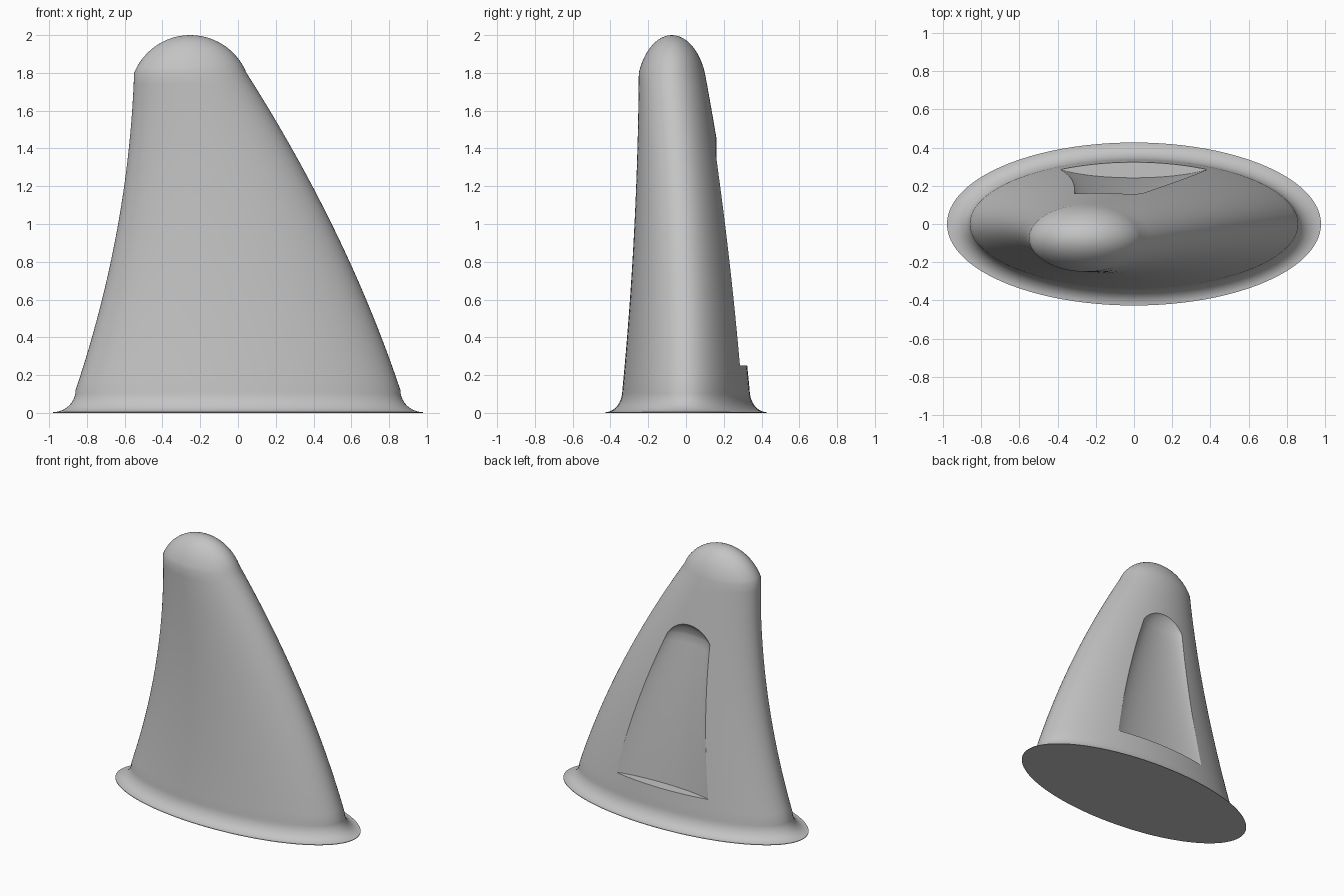
import bpy, bmesh, math

cube = bpy.data.objects.get("Cube")
if cube:
    bpy.data.objects.remove(cube, do_unlink=True)

SIDES = 96
Z0, Z1 = 0.12, 1.8      # tapered span of the body

grey = bpy.data.materials.new("plain grey")
grey.use_nodes = True
colour = (0.55, 0.55, 0.55, 1)
grey.diffuse_color = colour
grey.node_tree.nodes["Principled BSDF"].inputs["Base Color"].default_value = colour


def mix(a, b, t):
    return a + (b - a) * t


def body_ring(z):
    """Ellipse (cx, cy, rx, ry, z) of the leaning, tapering body."""
    t = (z - Z0) / (Z1 - Z0)
    return (-0.2525 * t * t, -0.075 * t * t, mix(0.86, 0.2975, t), mix(0.337, 0.175, t), z)


def recess_ring(z):
    """Ellipse that follows the back surface of the body."""
    cx, cy, rx, ry, _ = body_ring(z)
    t = (z - 0.25) / 1.1
    return (cx, cy + ry + 0.008, mix(0.45, 0.19, t), mix(0.09, 0.07, t), z)


def dome(ring, height, steps):
    """Rings of a shallow spherical cap on top of a ring, without the apex."""
    cx, cy, rx, ry, z = ring
    radius = (rx * rx + height * height) / (2 * height)
    start = math.asin(min(1, rx / radius))
    rings = []
    for i in range(1, steps):
        a = start * (1 - i / steps)
        s = radius * math.sin(a) / rx
        rings.append((cx, cy, rx * s, ry * s, z + height - radius * (1 - math.cos(a))))
    return rings


def loft(name, rings, apex):
    bm = bmesh.new()
    loops = []
    for cx, cy, rx, ry, z in rings:
        angles = [math.tau * i / SIDES for i in range(SIDES)]
        loops.append([bm.verts.new((cx + rx * math.cos(a), cy + ry * math.sin(a), z)) for a in angles])
    bm.faces.new(loops[0][::-1])
    for low, high in zip(loops, loops[1:]):
        for i in range(SIDES):
            j = (i + 1) % SIDES
            bm.faces.new((low[i], low[j], high[j], high[i]))
    tip = bm.verts.new(apex)
    for i in range(SIDES):
        bm.faces.new((loops[-1][i], loops[-1][(i + 1) % SIDES], tip))
    mesh = bpy.data.meshes.new(name)
    bm.to_mesh(mesh)
    bm.free()
    mesh.materials.append(grey)
    obj = bpy.data.objects.new(name, mesh)
    bpy.context.collection.objects.link(obj)
    return obj


# Thin rim and concave flare at the foot
rings = [(0, 0, 0.98, 0.427, 0)]
for i in range(10):
    a = math.pi / 2 * i / 10
    out = 1 - math.sin(a)
    rings.append((0, 0, 0.86 + 0.12 * out, 0.337 + 0.09 * out, 0.004 + 0.116 * (1 - math.cos(a))))

# Leaning body and domed tip
rings += [body_ring(mix(Z0, Z1, i / 28)) for i in range(29)]
rings += dome(rings[-1], 0.2, 12)
body = loft("leaning_body", rings, (rings[-1][0], rings[-1][1], 2.0))

# Round-topped recess in the back
cut = [recess_ring(mix(0.25, 1.35, i / 20)) for i in range(21)]
top = cut[-1]
cut += dome(top, 0.115, 8)
cutter = loft("recess_cutter", cut, (top[0], top[1], top[4] + 0.115))
cutter.hide_render = True

mod = body.modifiers.new("back_recess", "BOOLEAN")
mod.operation = "DIFFERENCE"
mod.solver = "EXACT"
mod.object = cutter
bpy.context.view_layer.objects.active = body
body.select_set(True)
bpy.ops.object.modifier_apply(modifier=mod.name)
bpy.data.objects.remove(cutter, do_unlink=True)

bpy.ops.object.shade_smooth_by_angle(angle=math.radians(30))
